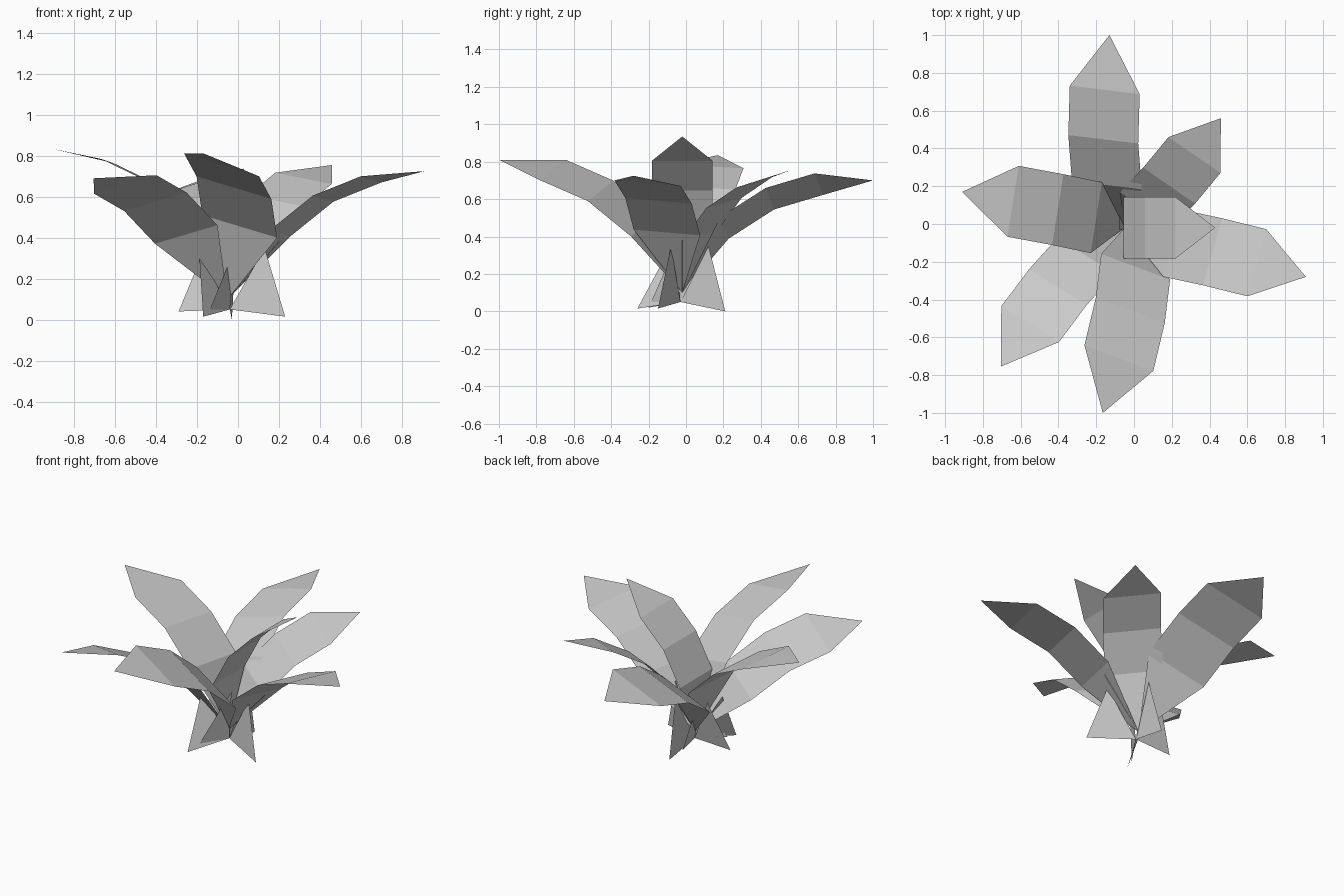
import bpy
from math import sin, cos, radians
from mathutils import Vector

cube = bpy.data.objects.get("Cube")
if cube:
    bpy.data.objects.remove(cube, do_unlink=True)

GREY = (0.6, 0.6, 0.6, 1.0)
leaf_grey = bpy.data.materials.new("leaf_grey")
leaf_grey.use_nodes = True
leaf_grey.diffuse_color = GREY
for node in leaf_grey.node_tree.nodes:
    if node.type == 'BSDF_PRINCIPLED':
        node.inputs["Base Color"].default_value = GREY

CROWN = Vector((-0.05, -0.02, 0.1))
FOOT = Vector((-0.04, -0.03, 0.05))


def add_part(name, verts, faces):
    mesh = bpy.data.meshes.new(name)
    mesh.from_pydata([tuple(v) for v in verts], [], faces)
    mesh.materials.append(leaf_grey)
    mesh.update()
    part = bpy.data.objects.new(name, mesh)
    bpy.context.collection.objects.link(part)
    return part


def add_leaf(name, shoulder, tip, chord):
    """Bent strip: pointed tip, three parallel cross lines, pointed base."""
    shoulder, tip, chord = Vector(shoulder), Vector(tip), Vector(chord)
    along = (tip - shoulder).normalized()
    normal = along.cross(chord).normalized()
    if normal.z < 0:
        normal, chord = -normal, -chord
    along = chord.cross(normal).normalized()
    if along.dot(tip - shoulder) < 0:
        along = -along

    # walk from the shoulder down towards the crown, bending at each line
    centres = [shoulder]
    for length, bend in ((0.7, 13), (0.74, 30)):
        a = radians(bend)
        step = along * cos(a) + normal * sin(a)
        centres.append(centres[-1] - step * length * chord.length)

    verts = [tip]
    for c in centres:
        verts += [c - chord / 2, c + chord / 2]
    verts.append(CROWN)
    last = len(verts) - 1
    faces = [(0, 1, 2)]
    faces += [(i, i + 2, i + 3, i + 1) for i in range(1, last - 2, 2)]
    faces.append((last - 2, last, last - 1))
    add_part(name, verts, faces)


# Large spreading leaves: shoulder centre, tip, chord across the leaf
add_leaf("back_leaf", (-0.155, 0.71, 0.68), (-0.13, 1.0, 0.7), (0.37, -0.045, 0.115))
add_leaf("back_left_leaf", (0.32, 0.365, 0.69), (0.46, 0.56, 0.755), (0.275, -0.19, -0.055))
add_leaf("upright_leaf", (0.22, -0.02, 0.805), (0.43, -0.02, 0.935), (0, 0.325, 0))
add_leaf("left_leaf", (0.65, -0.205, 0.685), (0.91, -0.28, 0.725), (0.1, 0.355, -0.03))
add_leaf("front_leaf", (-0.08, -0.71, 0.755), (-0.165, -1.0, 0.81), (0.365, -0.135, -0.11))
add_leaf("front_right_leaf", (-0.55, -0.53, 0.66), (-0.705, -0.755, 0.69), (0.305, -0.19, 0.09))
add_leaf("right_leaf", (-0.64, 0.12, 0.775), (-0.91, 0.17, 0.835), (0.06, 0.375, -0.02))

# Small triangular shoots around the foot: upper point, outer low point
shoots = {
    "left_shoot": ((0.13, -0.08, 0.35), (0.23, -0.15, 0.015)),
    "back_shoot": ((-0.01, 0.12, 0.35), (-0.03, 0.21, 0)),
    "front_shoot": ((-0.19, -0.09, 0.33), (-0.17, -0.26, 0.015)),
    "right_shoot": ((-0.17, 0.03, 0.33), (-0.29, -0.03, 0.04)),
    "inner_front_shoot": ((-0.01, -0.05, 0.36), (-0.15, -0.2, 0.02)),
    "inner_back_shoot": ((-0.08, -0.03, 0.33), (-0.08, 0.15, 0.05)),
}
for name, (top, low) in shoots.items():
    add_part(name, (FOOT, low, top), [(0, 1, 2)])
